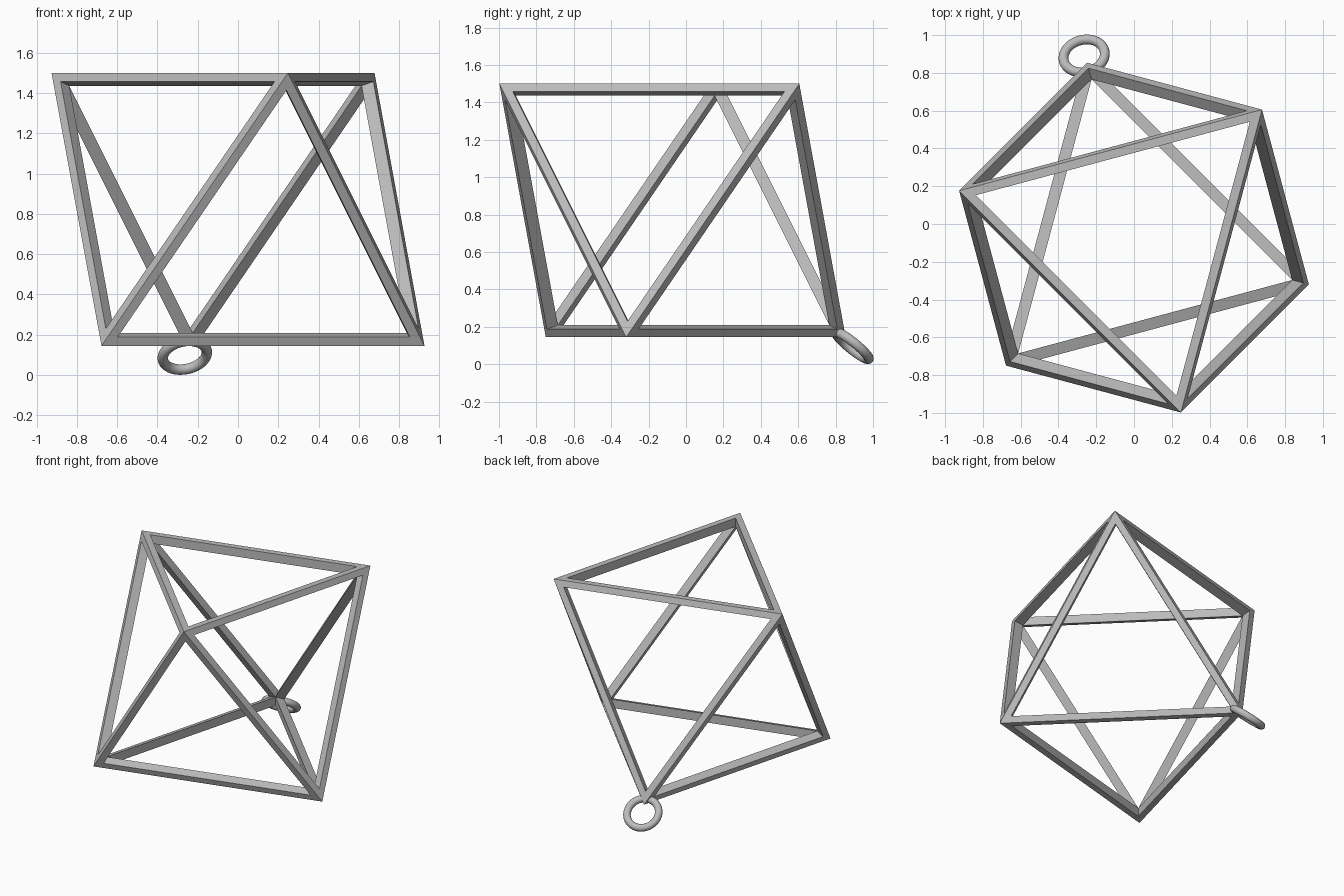
import bpy, bmesh
from math import radians, cos, sin, sqrt
from mathutils import Vector

cube = bpy.data.objects.get("Cube")
if cube:
    bpy.data.objects.remove(cube)

grey = bpy.data.materials.new("grey metal")
grey.use_nodes = True
colour = (0.5, 0.5, 0.5, 1)
grey.diffuse_color = colour
grey.node_tree.nodes["Principled BSDF"].inputs["Base Color"].default_value = colour

# Octahedron lying on one face: corners alternate top and bottom around z
EDGE = 1.66
BAR = 0.0456                            # bar width on each face
radius = EDGE / sqrt(3)
half_height = EDGE / sqrt(6)
centre = Vector((0, -0.072, 0.822))
corners = []
for i in range(6):
    a = radians(45 + 60 * i)
    z = half_height if i % 2 == 0 else -half_height
    corners.append(Vector((radius * cos(a), radius * sin(a), z)))
triangles = [(0, 2, 4), (1, 3, 5)]
triangles += [(i, (i + 1) % 6, (i + 2) % 6) for i in range(6)]

# Open frame: each face gets a triangular window with walls square to the face
shrink = 1 - BAR / (EDGE / (2 * sqrt(3)))
bm = bmesh.new()
outer = [bm.verts.new(c) for c in corners]
inner = [bm.verts.new(c * shrink) for c in corners]
for tri in triangles:
    mid = sum((corners[i] for i in tri), Vector()) / 3
    window = [bm.verts.new(mid.lerp(corners[i], shrink)) for i in tri]
    for k in range(3):
        n = (k + 1) % 3
        bm.faces.new((outer[tri[k]], outer[tri[n]], window[n], window[k]))
        bm.faces.new((window[k], window[n], inner[tri[n]], inner[tri[k]]))
bmesh.ops.recalc_face_normals(bm, faces=bm.faces[:])
mesh = bpy.data.meshes.new("octahedron_frame")
bm.to_mesh(mesh)
bm.free()
mesh.materials.append(grey)
frame = bpy.data.objects.new("octahedron_frame", mesh)
frame.location = centre
bpy.context.collection.objects.link(frame)

# Hanging ring through the rear bottom corner
bpy.ops.mesh.primitive_torus_add(
    major_radius=0.111, minor_radius=0.026, major_segments=48, minor_segments=16,
    location=(-0.264, 0.89, 0.098), rotation=(0, radians(40), radians(105)))
ring = bpy.context.object
ring.name = "hanging_ring"
ring.data.materials.append(grey)
bpy.ops.object.shade_smooth()
